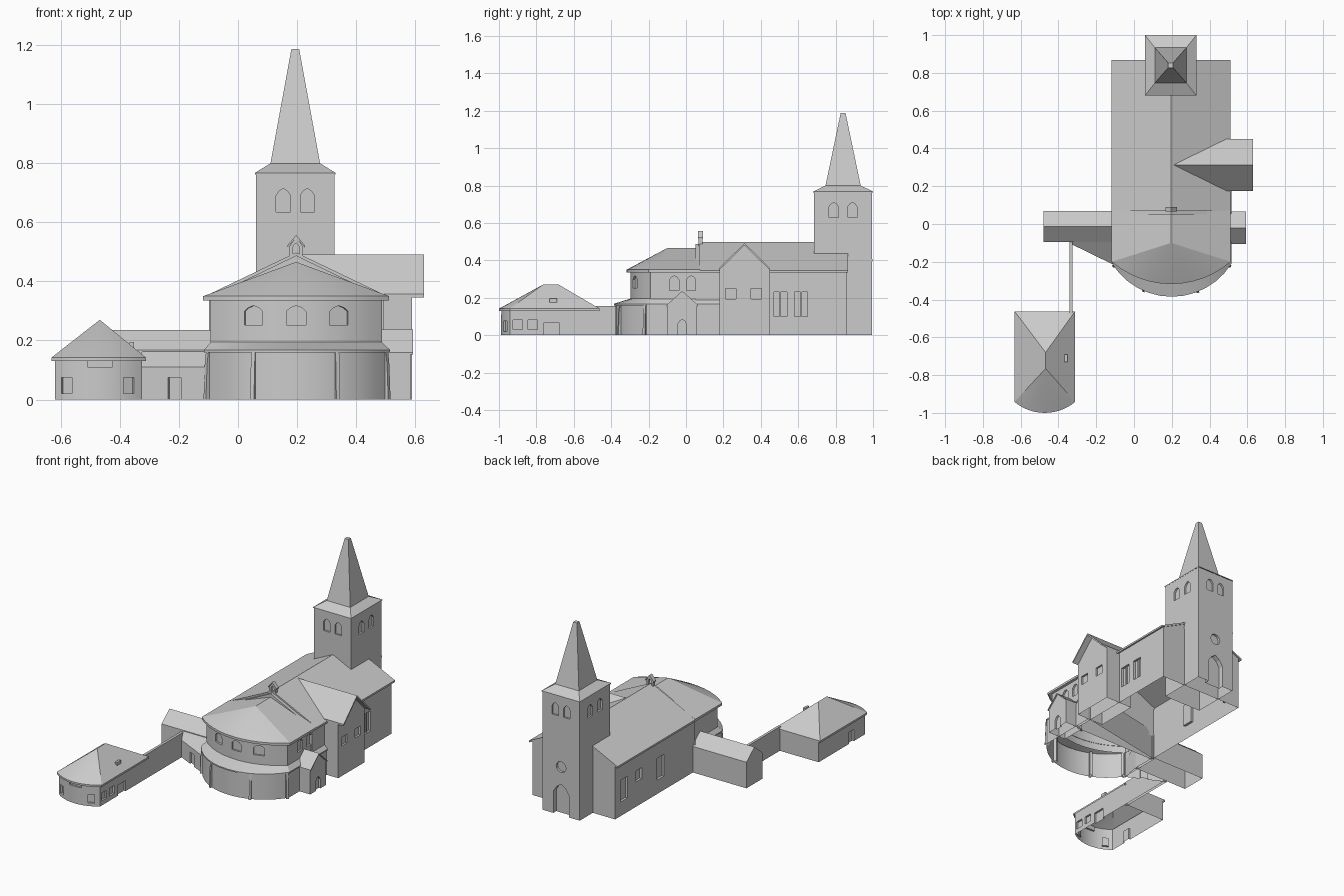
import bpy, bmesh, math
from math import sin, cos, radians

if "Cube" in bpy.data.objects:
    bpy.data.objects.remove(bpy.data.objects["Cube"])


def make(name, verts, faces):
    me = bpy.data.meshes.new(name)
    me.from_pydata(verts, [], faces)
    bm = bmesh.new()
    bm.from_mesh(me)
    bmesh.ops.remove_doubles(bm, verts=bm.verts, dist=1e-5)
    bmesh.ops.dissolve_degenerate(bm, edges=bm.edges, dist=1e-5)
    bmesh.ops.recalc_face_normals(bm, faces=bm.faces)
    bm.to_mesh(me)
    bm.free()
    ob = bpy.data.objects.new(name, me)
    bpy.context.collection.objects.link(ob)
    return ob


def loft(name, rings, top=True):
    n = len(rings[0])
    faces = [tuple(range(n))]
    for r in range(len(rings) - 1):
        for i in range(n):
            j = (i + 1) % n
            faces.append((r*n + i, r*n + j, r*n + n + j, r*n + n + i))
    if top:
        faces.append(tuple(range((len(rings) - 1)*n, len(rings)*n)))
    return make(name, [v for r in rings for v in r], faces)


def prism(name, prof, axis, a, b):
    put = (lambda u, z, t: (u, t, z)) if axis == 'y' else (lambda u, z, t: (t, u, z))
    return loft(name, [[put(u, z, t) for u, z in prof] for t in (a, b)])


def box(name, x0, x1, y0, y1, z0, z1):
    return prism(name, [(x0, z0), (x1, z0), (x1, z1), (x0, z1)], 'y', y0, y1)


def gable(name, axis, c, h, ze, zr, a, b, z0=0):
    return prism(name, [(c-h, z0), (c+h, z0), (c+h, ze), (c, zr), (c-h, ze)], axis, a, b)


def chevron(name, axis, c, h, ze, zr, a, b, t=0.012):
    return prism(name, [(c-h, ze-t), (c, zr-t), (c+h, ze-t), (c+h, ze), (c, zr), (c-h, ze)],
                 axis, a, b)


def outline(cx, h, ys, yf, yr, yl, n=12):
    """Plan with an arched front: left to right arc, then straight back."""
    s = ys - yf
    R = (h*h + s*s) / (2*s)
    m = math.asin(h / R)
    pts = [(cx + R*sin(a), yf + R - R*cos(a)) for a in (-m + 2*m*i/n for i in range(n + 1))]
    return pts + [(cx + h, yr), (cx - h, yl)]


def at(pts, z):
    return [(x, y, z) for x, y in pts]


def hip_roof(name, pts, z0, z1, front, back):
    return loft(name, [at(pts, z0), at(pts, z1), [front]*(len(pts) - 2) + [back]*2], top=False)


def cut(ob, openings):
    """Openings: x, y, sill z, width, height, facing degrees, shoulder ratio, depth."""
    verts, faces = [], []
    for x, y, z, w, h, deg, sh, d in openings:
        a = radians(deg)
        prof = [(-w/2, 0), (w/2, 0), (w/2, h*sh), (w*.3, h*(sh + (1-sh)*.6)), (0, h),
                (-w*.3, h*(sh + (1-sh)*.6)), (-w/2, h*sh)]
        if sh == 1:
            prof = [(-w/2, 0), (w/2, 0), (w/2, h), (-w/2, h)]
        if sh == 0:
            prof = [(w/2*cos(k*math.pi/6), h/2 + h/2*sin(k*math.pi/6)) for k in range(12)]
        o, n = len(verts), len(prof)
        for t in (-d, 0.02):
            verts += [(x + u*cos(a) + t*sin(a), y + u*sin(a) - t*cos(a), z + v) for u, v in prof]
        faces += [tuple(o + i for i in range(n)), tuple(o + n + i for i in range(n))]
        faces += [(o + i, o + (i+1) % n, o + n + (i+1) % n, o + n + i) for i in range(n)]
    cutter = make("opening_cutter", verts, faces)
    cutter.hide_render = True
    mod = ob.modifiers.new("openings", 'BOOLEAN')
    mod.operation, mod.solver, mod.object = 'DIFFERENCE', 'EXACT', cutter
    me = bpy.data.meshes.new_from_object(
        ob.evaluated_get(bpy.context.evaluated_depsgraph_get()))
    ob.modifiers.clear()
    ob.data = me
    bpy.data.objects.remove(cutter)


D = 0.012
# Nave
nave = gable("nave_walls", 'y', 0.197, 0.295, 0.345, 0.488, 0.05, 0.862)
cut(nave, [(0.492, y, 0.10, 0.068, 0.13, 90, 1, 0.015) for y in (0.505, 0.615)] +
    [(-0.098, 0.77, 0.09, 0.07, 0.14, -90, 1, 0.015),
     (-0.098, 0.62, 0.16, 0.06, 0.07, -90, 1, 0.015),
     (-0.098, 0.40, 0.09, 0.07, 0.14, -90, 1, 0.015)])
for y in (0.505, 0.615):
    box("window_mullion", 0.478, 0.486, y - .004, y + .004, 0.10, 0.23)
chevron("nave_roof", 'y', 0.197, 0.315, 0.347, 0.498, 0.07, 0.867)

# Transept
tran = gable("transept_walls", 'x', 0.313, 0.135, 0.355, 0.482, 0.40, 0.59)
cut(tran, [(0.59, y, 0.193, 0.057, 0.057, 90, 1, D) for y in (0.24, 0.375)])
chevron("transept_roof", 'x', 0.313, 0.137, 0.358, 0.492, 0.20, 0.63)

# Apse: upper drum, lower ring, roof
up = outline(0.197, 0.29, -0.19, -0.298, 0.07, 0.07)
drum = loft("apse_upper_wall", [at(up, 0.15), at(up, 0.343)])
R = (0.29**2 + 0.108**2) / 0.216
wins = []
for dx in (-0.145, 0, 0.145):
    a = math.asin(dx / R)
    wins.append((0.197 + dx, -0.298 + R - R*cos(a), 0.253, 0.066, 0.065, math.degrees(a), 0.7, D))
for y in (-0.063, 0.028):
    wins.append((0.487, y, 0.24, 0.052, 0.078, 90, 0.7, D))
cut(drum, wins)
eave = outline(0.197, 0.315, -0.20, -0.318, 0.075, 0.075)
hip_roof("apse_roof", eave, 0.335, 0.35, (0.197, -0.1, 0.466), (0.197, 0.075, 0.466))
low = outline(0.2, 0.308, -0.21, -0.378, 0.18, 0.06)
lip = outline(0.2, 0.315, -0.212, -0.385, 0.18, 0.06)
top = outline(0.197, 0.288, -0.19, -0.296, 0.18, 0.06)
loft("apse_lower_ring", [at(low, 0), at(low, 0.163), at(lip, 0.16), at(lip, 0.168), at(top, 0.196)])
# Buttresses around the ring
Rl = (0.308**2 + 0.168**2) / 0.336
for dx in (-0.302, -0.147, 0.135, 0.302):
    a = math.asin(dx / Rl)
    b = prism("buttress", [(-.02, 0), (.013, 0), (.008, .12), (.003, .162), (-.02, .162)],
              'x', -.007, .007)
    b.rotation_euler.z = a
    b.scale.y = -1
    b.location = (0.2 + dx, -0.378 + Rl - Rl*cos(a), 0)

# Side porch and left wing
porch = gable("side_porch", 'x', -0.02, 0.08, 0.16, 0.23, 0.46, 0.585)
cut(porch, [(0.585, -0.02, 0.0, 0.045, 0.085, 90, 0.7, D)])
chevron("porch_roof", 'x', -0.02, 0.085, 0.16, 0.237, 0.46, 0.592, 0.008)
gable("left_wing", 'x', -0.012, 0.082, 0.168, 0.235, -0.48, -0.09)
# Lean-to between wing and apse
tri = [(-0.33, -0.09), (-0.335, -0.105), (-0.11, -0.215), (-0.09, -0.09)]
lean = loft("lean_to", [at(tri, 0), [(x, y, z) for (x, y), z in zip(tri, (.165, .11, .11, .165))]])
cut(lean, [(-0.215, -0.1637, 0.0, 0.048, 0.075, -26, 1, D)])
# Linking wall
box("link_wall", -0.342, -0.325, -0.48, -0.09, 0, 0.155)

# Hall in front with rounded end
hp = outline(-0.472, 0.147, -0.94, -0.99, -0.467, -0.467)
hall = loft("hall_walls", [at(hp, 0), at(hp, 0.142)])
cut(hall, [(-0.468, -0.99, 0.11, 0.085, 0.03, 0, 1, D),
           (-0.58, -0.963, 0.02, 0.04, 0.055, -28, 1, D),
           (-0.37, -0.966, 0.02, 0.04, 0.055, 26, 1, D),
           (-0.325, -0.90, 0.03, 0.05, 0.05, 90, 1, D),
           (-0.325, -0.82, 0.03, 0.05, 0.05, 90, 1, D),
           (-0.325, -0.72, 0.0, 0.08, 0.068, 90, 1, D),
           (-0.619, -0.80, 0.0, 0.05, 0.075, -90, 1, D)])
he = outline(-0.472, 0.160, -0.942, -1.0, -0.462, -0.462)
hip_roof("hall_roof", he, 0.130, 0.142, (-0.468, -0.765, 0.27), (-0.468, -0.68, 0.27))
box("hall_roof_vent", -0.367, -0.352, -0.73, -0.69, 0.16, 0.195)


# Tower, string course and spire
def square(hx, hy, z, cx=0.194, cy=0.84):
    return [(cx-hx, cy-hy, z), (cx+hx, cy-hy, z), (cx+hx, cy+hy, z), (cx-hx, cy+hy, z)]


tower = loft("tower", [square(.133, .155, 0), square(.133, .155, .765)])
bells = []
for s in (-1, 1):
    bells += [(0.194 + s*.041, 0.685, .635, .048, .08, 0, .7, D),
              (0.194 + s*.041, 0.995, .635, .048, .08, 180, .7, D),
              (0.327, 0.84 + s*.05, .63, .05, .08, 90, .7, D),
              (0.061, 0.84 + s*.05, .63, .05, .08, -90, .7, D)]
cut(tower, bells + [(0.194, 0.995, 0, .11, .20, 180, .7, .03),
                    (0.194, 0.995, .275, .07, .07, 180, 0, .015)])
loft("tower_string_course", [square(.135, .158, .395), square(.135, .158, .407)])
loft("spire", [square(.136, .16, .763), square(.136, .16, .768), square(.084, .094, .80),
               square(.013, .013, 1.188)])

# Bell gable on the ridge
bell = gable("bell_gable", 'y', 0.197, 0.022, 0.52, 0.55, 0.068, 0.088, 0.46)
cut(bell, [(0.197, 0.068, 0.485, 0.022, 0.045, 0, 0.7, 0.05)])
chevron("bell_gable_roof", 'y', 0.197, 0.03, 0.522, 0.557, 0.065, 0.091, 0.008)

# Open the undersides and hidden caps, then shade
for ob in list(bpy.context.scene.objects):
    bm = bmesh.new()
    bm.from_mesh(ob.data)
    bm.normal_update()
    gone = [f for f in bm.faces if all(abs(v.co.z) < 1e-4 for v in f.verts)
            or (abs(f.normal.z) > .99 and f.calc_area() > .03)]
    bmesh.ops.delete(bm, geom=gone, context='FACES')
    bm.to_mesh(ob.data)
    bm.free()
    ob.select_set(True)
    bpy.context.view_layer.objects.active = ob
bpy.ops.object.shade_smooth_by_angle(angle=radians(12))
